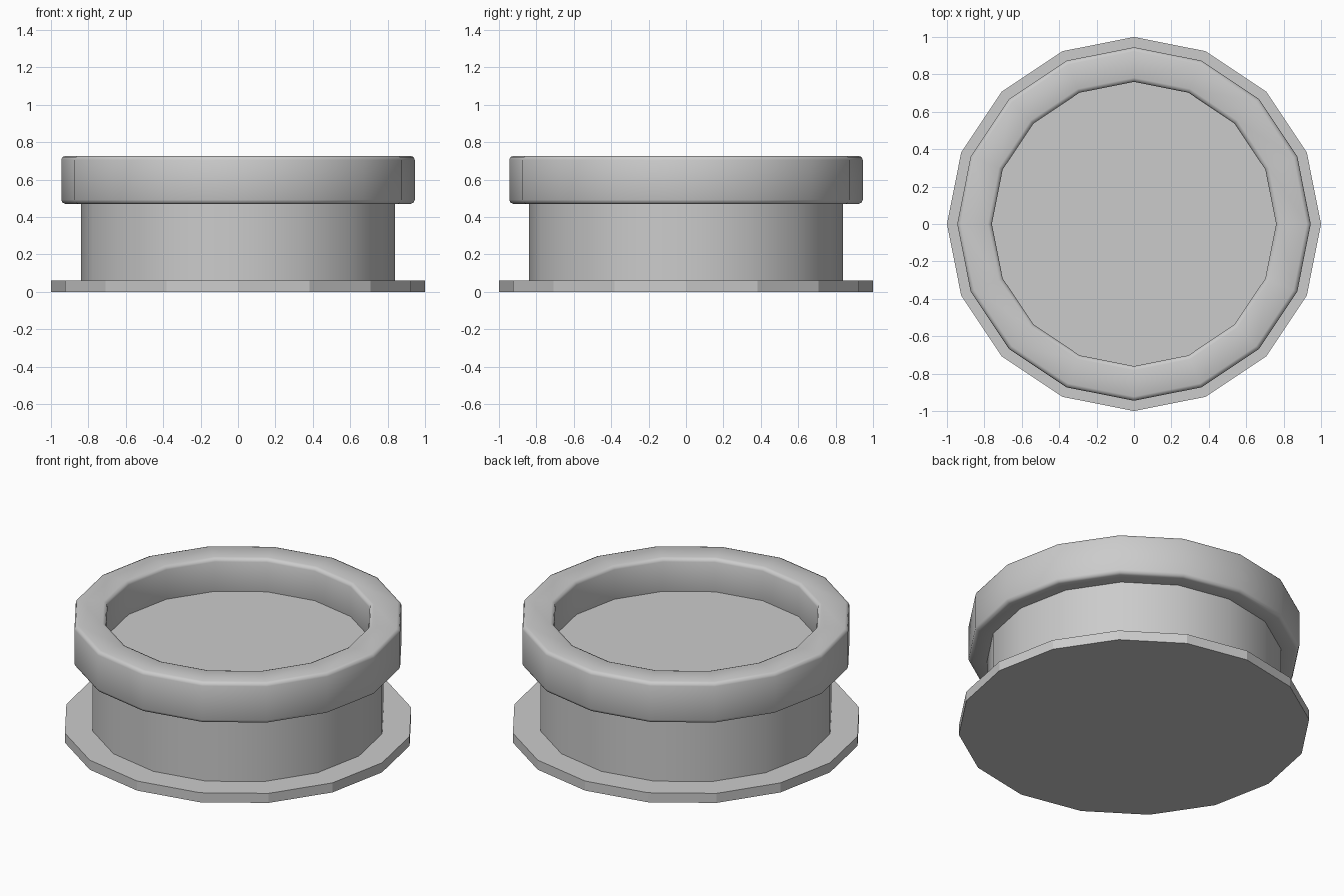
import bpy, bmesh, math

if "Cube" in bpy.data.objects:
    bpy.data.objects.remove(bpy.data.objects["Cube"])

SIDES = 16


def lathe(name, profile, closed=False, smooth_angle=30):
    """Spin an (r, z) profile around z with SIDES facets; open profiles are capped."""
    bm = bmesh.new()
    rings = []
    for r, z in profile:
        rings.append([bm.verts.new((r * math.cos(2 * math.pi * i / SIDES),
                                    r * math.sin(2 * math.pi * i / SIDES), z))
                      for i in range(SIDES)])
    pairs = list(zip(rings, rings[1:]))
    if closed:
        pairs.append((rings[-1], rings[0]))
    else:
        bm.faces.new(rings[0])
        bm.faces.new(rings[-1])
    for a, b in pairs:
        for i in range(SIDES):
            j = (i + 1) % SIDES
            bm.faces.new((a[i], a[j], b[j], b[i]))
    bmesh.ops.recalc_face_normals(bm, faces=bm.faces)
    mesh = bpy.data.meshes.new(name)
    bm.to_mesh(mesh)
    bm.free()
    obj = bpy.data.objects.new(name, mesh)
    bpy.context.collection.objects.link(obj)
    bpy.ops.object.select_all(action='DESELECT')
    obj.select_set(True)
    bpy.context.view_layer.objects.active = obj
    bpy.ops.object.shade_smooth_by_angle(angle=math.radians(smooth_angle))
    return obj


def rounded_section(r0, r1, z0, z1, b, steps=2):
    """Rectangle cross-section with rounded corners."""
    corners = [(r1 - b, z0 + b, -90), (r1 - b, z1 - b, 0),
               (r0 + b, z1 - b, 90), (r0 + b, z0 + b, 180)]
    points = []
    for r, z, start in corners:
        for k in range(steps + 1):
            a = math.radians(start + 90 * k / steps)
            points.append((r + b * math.cos(a), z + b * math.sin(a)))
    return points


# Thin flat foot, faceted
lathe("base_plate", [(1.0, 0.0), (1.0, 0.06)], smooth_angle=10)

# Drum wall, its top is the floor of the recess
lathe("drum_body", [(0.84, 0.06), (0.84, 0.52)])

# Thick rounded collar
lathe("rim_ring", rounded_section(0.76, 0.945, 0.47, 0.727, 0.022), closed=True, smooth_angle=60)
